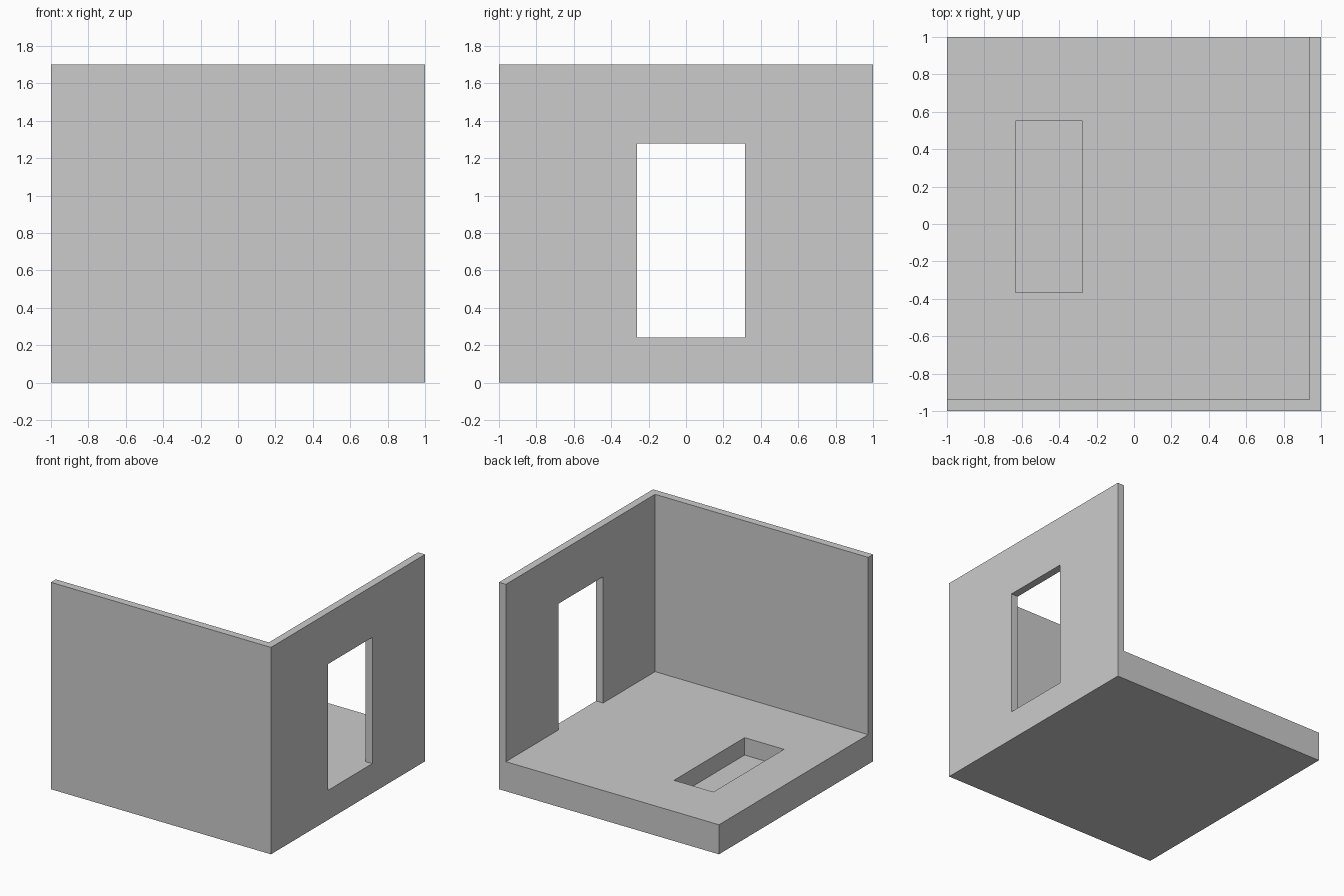
import bpy
import bmesh

if "Cube" in bpy.data.objects:
    bpy.data.objects.remove(bpy.data.objects["Cube"])

H = 1.70        # overall height
FLOOR = 0.243   # floor slab thickness
WALL = 0.063    # wall thickness


def box(name, lo, hi):
    bm = bmesh.new()
    bmesh.ops.create_cube(bm, size=1)
    for v in bm.verts:
        v.co = [lo[i] + (v.co[i] + 0.5) * (hi[i] - lo[i]) for i in range(3)]
    mesh = bpy.data.meshes.new(name)
    bm.to_mesh(mesh)
    bm.free()
    obj = bpy.data.objects.new(name, mesh)
    bpy.context.collection.objects.link(obj)
    return obj


def cut(target, name, lo, hi):
    cutter = box(name, lo, hi)
    mod = target.modifiers.new(name, 'BOOLEAN')
    mod.operation = 'DIFFERENCE'
    mod.solver = 'EXACT'
    mod.object = cutter
    bpy.context.view_layer.objects.active = target
    bpy.ops.object.modifier_apply(modifier=name)
    bpy.data.objects.remove(cutter)


# Solid block carved into a floor with front and right walls
room = box("room_shell", (-1, -1, 0), (1, 1, H))
cut(room, "interior", (-1.2, -1 + WALL, FLOOR), (1 - WALL, 1.2, H + 0.2))

# Doorway in the right wall, level with the floor
cut(room, "doorway", (0.8, -0.262, FLOOR), (1.2, 0.315, 1.28))

# Shallow rectangular pit sunk in the floor
cut(room, "floor_pit", (-0.634, -0.367, 0.10), (-0.276, 0.55, 0.5))
